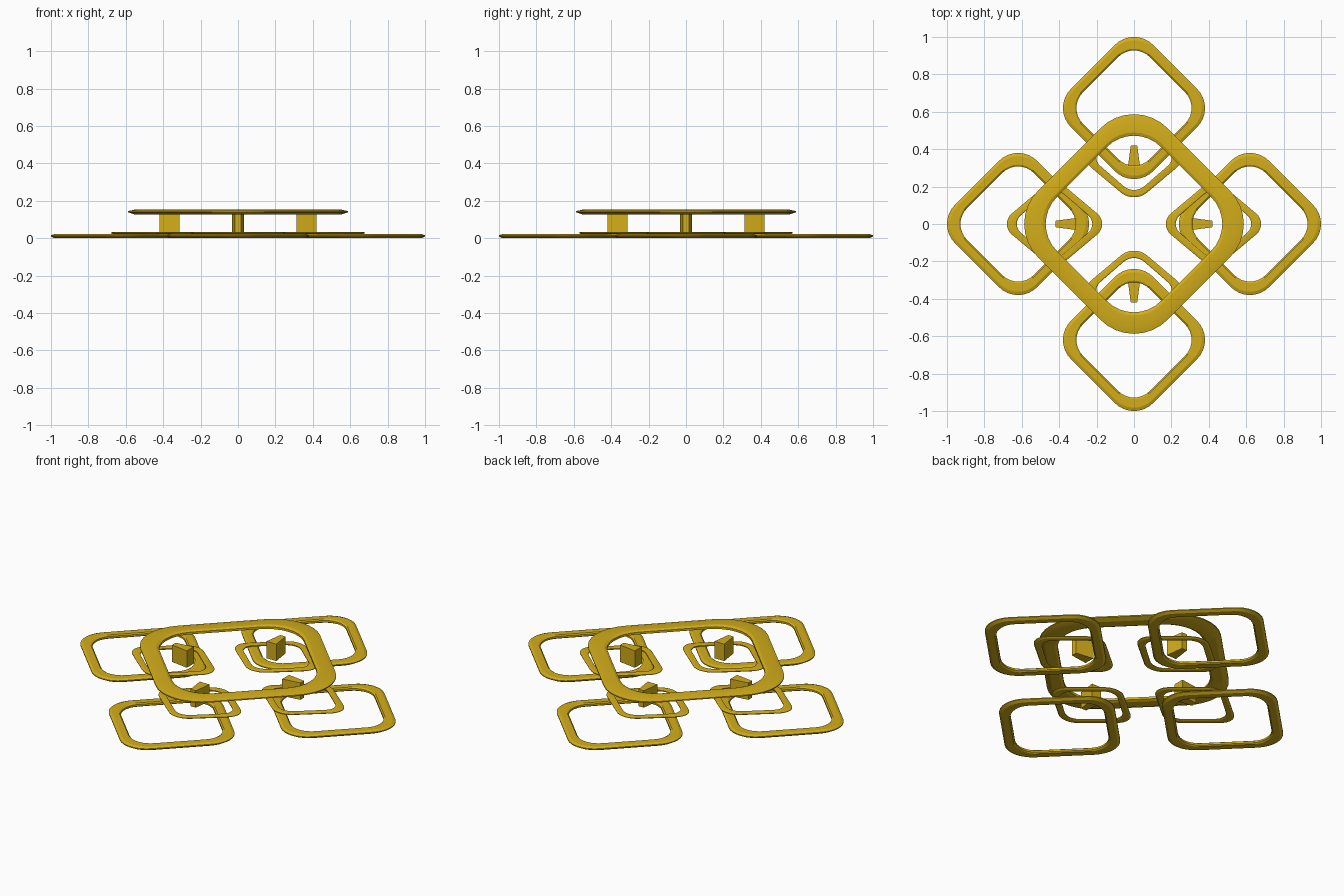
import bpy, bmesh
from math import cos, sin, pi, sqrt

if "Cube" in bpy.data.objects:
    bpy.data.objects.remove(bpy.data.objects["Cube"])

gold = bpy.data.materials.new("gold")
gold.diffuse_color = (0.65, 0.42, 0.01, 1)
gold.use_nodes = True
gold.node_tree.nodes["Principled BSDF"].inputs["Base Color"].default_value = gold.diffuse_color


def finish(name, bm):
    bmesh.ops.recalc_face_normals(bm, faces=bm.faces[:])
    mesh = bpy.data.meshes.new(name)
    bm.to_mesh(mesh)
    bm.free()
    mesh.materials.append(gold)
    ob = bpy.data.objects.new(name, mesh)
    bpy.context.collection.objects.link(ob)
    return ob


def diamond(radius, segs=8):
    """Rounded diamond outline whose tips reach 1 from the centre."""
    d = 1 - radius
    pts = []
    for k in range(4):
        for i in range(segs + 1):
            a = k * pi / 2 - pi / 4 + i / segs * pi / 2
            pts.append((d * cos(k * pi / 2) + radius * cos(a),
                        d * sin(k * pi / 2) + radius * sin(a)))
    return pts


def ring(name, centre, outer, inner, z0, z1, r_out, r_in, bev):
    """Flat ring with chamfered edges; outer and inner are (x, y) half sizes."""
    bm = bmesh.new()
    po, pi_ = diamond(r_out), diamond(r_in)
    h = z1 - z0
    # cross-section: 0 = inner edge, 1 = outer edge; height fraction
    section = [(0, 0.25), (0, 0.75), (bev * 0.5, 1), (1 - bev, 1),
               (1, 0.7), (1, 0.45), (1 - bev, 0), (bev * 0.5, 0)]
    loops = []
    for (ox, oy), (ix, iy) in zip(po, pi_):
        ox, oy, ix, iy = ox * outer[0], oy * outer[1], ix * inner[0], iy * inner[1]
        loops.append([bm.verts.new((centre[0] + ix + (ox - ix) * t,
                                    centre[1] + iy + (oy - iy) * t,
                                    z0 + h * f)) for t, f in section])
    n, m = len(loops), len(section)
    for i in range(n):
        a, b = loops[i], loops[(i + 1) % n]
        for j in range(m):
            bm.faces.new((a[j], b[j], b[(j + 1) % m], a[(j + 1) % m]))
    ob = finish(name, bm)
    bpy.ops.object.select_all(action='DESELECT')
    ob.select_set(True)
    bpy.context.view_layer.objects.active = ob
    bpy.ops.object.shade_smooth_by_angle(angle=0.35)


def wedge(name, angle):
    """Post, wide towards the middle and narrow towards the outside."""
    bm = bmesh.new()
    c, s = cos(angle), sin(angle)
    plan = [(0.312, -0.032), (0.42, -0.017), (0.42, 0.017), (0.312, 0.032)]
    low, top = [[bm.verts.new((x * c - y * s, x * s + y * c, z)) for x, y in plan]
                for z in (0.03, 0.13)]
    bm.faces.new(low)
    bm.faces.new(top)
    for i in range(4):
        j = (i + 1) % 4
        bm.faces.new((low[i], low[j], top[j], top[i]))
    finish(name, bm)


# Large raised central ring
ring("central_ring", (0, 0), (0.587, 0.587), (0.472, 0.472),
     0.127, 0.153, 0.43, 0.43, 0.3)

# Outer rings, middle rings and posts on four sides
for k, side in enumerate(("right", "back", "left", "front")):
    c, s = round(cos(k * pi / 2)), round(sin(k * pi / 2))
    ring(side + "_outer_ring", (c * 0.62, s * 0.62), (0.38, 0.38), (0.308, 0.308),
         0.0, 0.022, 0.38, 0.38, 0.25)
    ring(side + "_middle_ring", (c * 0.425, s * 0.357), (0.255, 0.214), (0.202, 0.175),
         0.022, 0.034, 0.38, 0.38, 0.25)
    wedge(side + "_post", k * pi / 2)
